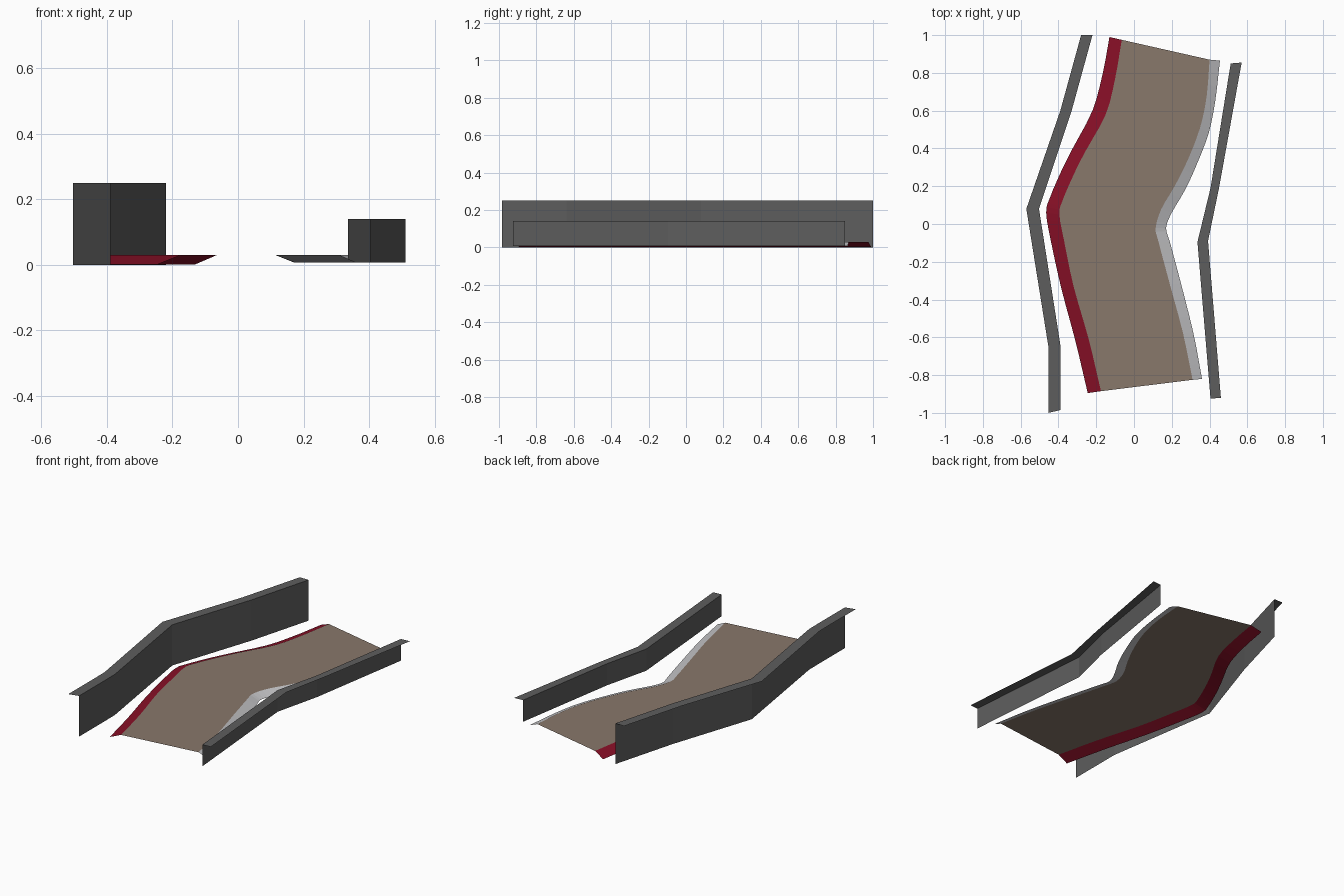
import bpy
from mathutils import Vector

if "Cube" in bpy.data.objects:
    bpy.data.objects.remove(bpy.data.objects["Cube"])


def material(name, rgb):
    m = bpy.data.materials.new(name)
    lin = [c / 12.92 if c <= 0.04045 else ((c + 0.055) / 1.055) ** 2.4 for c in rgb]
    m.diffuse_color = (*lin, 1)
    m.use_nodes = True
    m.node_tree.nodes["Principled BSDF"].inputs["Base Color"].default_value = m.diffuse_color
    return m


def rail(points, z):
    """Lift a plan-view path to height z."""
    return [Vector((x, y, z)) for x, y in points]


def curve(points, z, steps=3):
    """Smooth Catmull-Rom path through plan-view points at height z."""
    p = rail(points, z)
    p = [2 * p[0] - p[1]] + p + [2 * p[-1] - p[-2]]
    out = []
    for a, b, c, d in zip(p, p[1:], p[2:], p[3:]):
        for k in range(steps):
            t = k / steps
            out.append(0.5 * (2 * b + (c - a) * t + (2 * a - 5 * b + 4 * c - d) * t ** 2
                              + (3 * b - a - 3 * c + d) * t ** 3))
    return out + [p[-2]]


def loft(name, rails, mat):
    """Sheet of quads between neighbouring rails."""
    n = len(rails[0])
    faces = [(r * n + i, r * n + i + 1, (r + 1) * n + i + 1, (r + 1) * n + i)
             for r in range(len(rails) - 1) for i in range(n - 1)]
    mesh = bpy.data.meshes.new(name)
    mesh.from_pydata([v for r in rails for v in r], [], faces)
    mesh.materials.append(mat)
    bpy.context.collection.objects.link(bpy.data.objects.new(name, mesh))


grey = material("barrier grey", (0.365, 0.365, 0.365))
tan = material("road tan", (0.535, 0.47, 0.42))
red = material("dark red", (0.53, 0.06, 0.15))
silver = material("light grey", (0.76, 0.76, 0.77))

# Road edges, back to front
left_out = [(-.13, .99), (-.165, .80), (-.22, .60), (-.325, .40), (-.385, .28), (-.445, .14),
            (-.465, .06), (-.44, -.09), (-.385, -.34), (-.31, -.62), (-.245, -.895)]
left_in = [(-.065, .975), (-.10, .77), (-.15, .58), (-.26, .38), (-.32, .26), (-.38, .12),
           (-.395, .05), (-.37, -.09), (-.32, -.33), (-.24, -.61), (-.175, -.885)]
right_in = [(.40, .87), (.385, .68), (.35, .51), (.285, .34), (.215, .20), (.145, .08),
            (.115, -.02), (.13, -.095), (.19, -.32), (.26, -.58), (.31, -.825)]
right_out = [(.455, .865), (.43, .65), (.395, .48), (.33, .31), (.27, .18), (.20, .06),
             (.17, -.02), (.19, -.095), (.25, -.32), (.315, -.58), (.36, -.82)]

# Road surface and its sloping borders
loft("road_surface", [curve(left_in, .03), curve(right_in, .03)], tan)
loft("left_border", [curve(left_out, .002), curve(left_in, .03)], red)
loft("right_border", [curve(right_in, .03), curve(right_out, .008)], silver)

# Left barrier: wall with a flat cap folded outward
wall = [(-.22, 1), (-.33, .60), (-.503, .08), (-.39, -.64), (-.39, -.985)]
cap = [(-.28, 1), (-.39, .60), (-.57, .08), (-.453, -.65), (-.453, -1)]
loft("left_barrier", [rail(cap, .25), rail(wall, .25), rail(wall, 0)], grey)

# Right barrier: lower wall with the same cap
wall = [(.512, .85), (.405, .19), (.336, -.095), (.405, -.925)]
cap = [(.57, .855), (.45, .19), (.392, -.09), (.46, -.92)]
loft("right_barrier", [rail(wall, .007), rail(wall, .14), rail(cap, .14)], grey)
